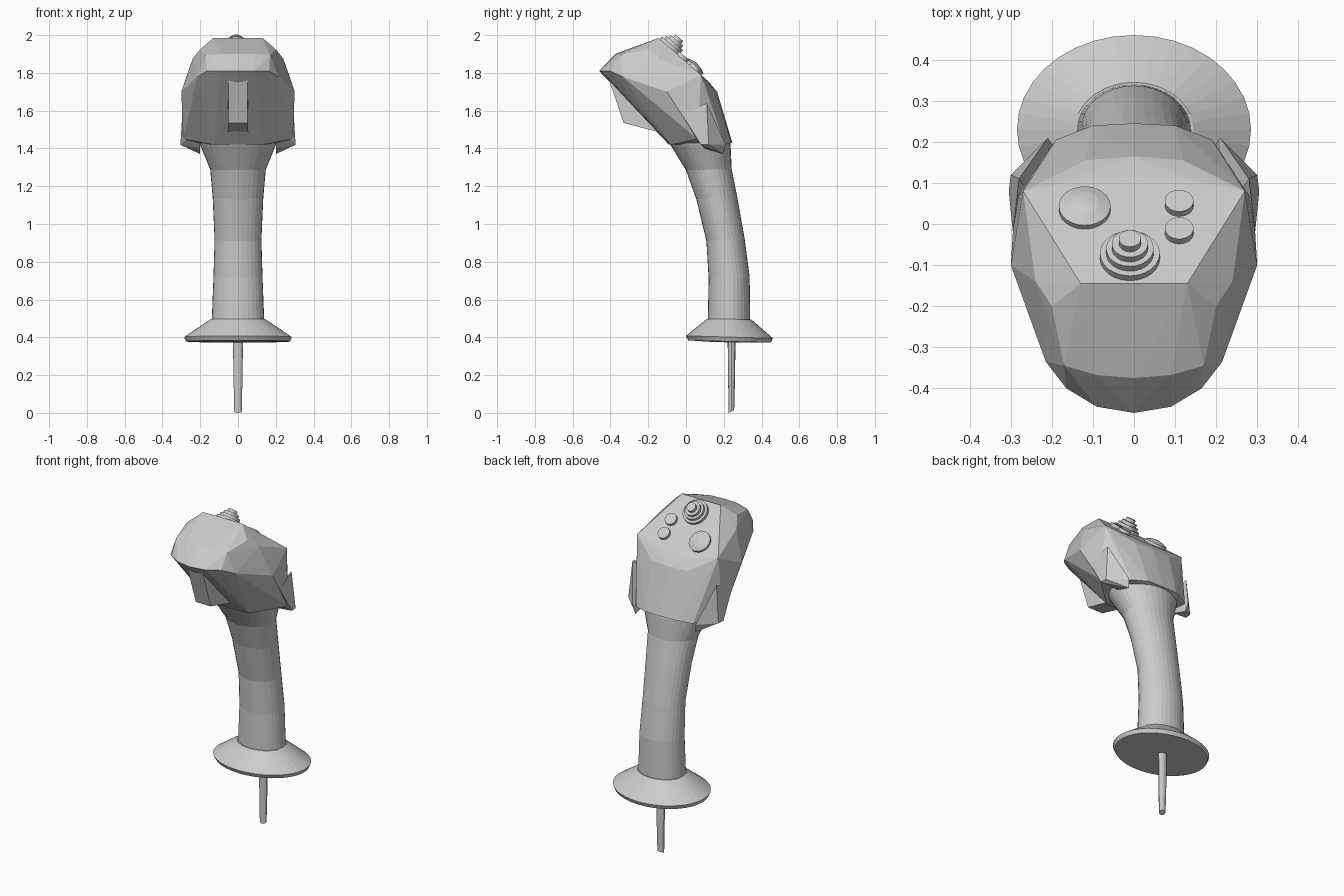
import bpy, bmesh, math
from mathutils import Matrix, Vector


def finish(name, bm):
    bmesh.ops.recalc_face_normals(bm, faces=bm.faces)
    me = bpy.data.meshes.new(name)
    bm.to_mesh(me)
    bm.free()
    ob = bpy.data.objects.new(name, me)
    bpy.context.collection.objects.link(ob)
    return ob


def loft(name, rings, sides=32, matrix=None):
    """rings: (front y, front z, back y, back z, half width)"""
    bm = bmesh.new()
    loops = []
    for fy, fz, by, bz, w in rings:
        loop = []
        for i in range(sides):
            a = 2 * math.pi * i / sides
            t = (1 + math.sin(a)) / 2
            loop.append(bm.verts.new((w * math.cos(a), fy + (by - fy) * t, fz + (bz - fz) * t)))
        loops.append(loop)
    for a, b in zip(loops, loops[1:]):
        for i in range(sides):
            j = (i + 1) % sides
            bm.faces.new((a[i], a[j], b[j], b[i]))
    bm.faces.new(loops[0][::-1])
    bm.faces.new(loops[-1])
    if matrix:
        bm.transform(matrix)
    return finish(name, bm)


def hull(name, half_points, sides=(1, -1)):
    """convex faceted solid; points are repeated for each x sign"""
    bm = bmesh.new()
    pts = {(s * x, y, z) for x, y, z in half_points for s in sides}
    vs = [bm.verts.new(p) for p in sorted(pts)]
    res = bmesh.ops.convex_hull(bm, input=vs)
    junk = {v for v in res["geom_interior"] + res["geom_unused"] if isinstance(v, bmesh.types.BMVert)}
    bmesh.ops.delete(bm, geom=list(junk), context='VERTS')
    bmesh.ops.dissolve_limit(bm, angle_limit=math.radians(1.5), verts=bm.verts, edges=bm.edges)
    return finish(name, bm)


def turned(name, x, y, profile, sides=24):
    """round control standing on the sloped top face; profile: (radius, height)"""
    z = 1.985 - 0.87 * (y + 0.145)
    m = Matrix.Translation((x, y, z)) @ Matrix.Rotation(-math.atan(0.87), 4, 'X')
    return loft(name, [(-r, h, r, h, r) for r, h in profile], sides, m)


# mounting rod
loft("mounting_rod", [(0.225, 0.0, 0.255, 0.015, 0.02), (0.223, 0.2, 0.26, 0.2, 0.024),
                      (0.22, 0.42, 0.262, 0.42, 0.027)], 12)

# flared base collar
loft("base_collar", [(0.15, 0.375, 0.31, 0.372, 0.1), (0.012, 0.384, 0.45, 0.372, 0.275),
                     (0.0, 0.408, 0.46, 0.395, 0.285), (0.11, 0.497, 0.345, 0.495, 0.145)], 36)

# curved handle flaring into the head
loft("handle", [(0.115, 0.46, 0.34, 0.46, 0.14), (0.12, 0.71, 0.337, 0.72, 0.13),
                (0.108, 0.91, 0.31, 0.925, 0.124), (0.055, 1.13, 0.27, 1.15, 0.134),
                (0.0, 1.285, 0.242, 1.29, 0.147), (-0.08, 1.415, 0.236, 1.42, 0.2),
                (-0.11, 1.48, 0.21, 1.5, 0.22)])

# faceted head
hull("head", [
    (0.13, -0.145, 1.985), (0.27, 0.08, 1.789), (0.0, 0.115, 1.759), (0.14, 0.106, 1.766),  # top face
    (0.0, -0.375, 1.9), (0.09, -0.368, 1.9), (0.17, -0.345, 1.895),                         # brow
    (0.0, -0.46, 1.81), (0.09, -0.445, 1.81), (0.165, -0.4, 1.81),                          # front rim
    (0.2, -0.2, 1.925), (0.215, -0.335, 1.78), (0.24, -0.14, 1.875), (0.3, -0.1, 1.7),      # sides
    (0.295, -0.04, 1.6), (0.29, 0.06, 1.45), (0.13, -0.08, 1.42), (0.0, -0.09, 1.42),       # underside
    (0.0, 0.165, 1.7), (0.12, 0.155, 1.7), (0.24, 0.115, 1.7),                              # back
    (0.0, 0.245, 1.43), (0.1, 0.24, 1.43), (0.19, 0.205, 1.42)])

# side rests low on the head
for label, s in (("right", 1), ("left", -1)):
    hull("side_rest_" + label, [
        (0.295, -0.02, 1.58), (0.305, 0.08, 1.42), (0.3, 0.12, 1.42), (0.21, 0.21, 1.42),
        (0.2, 0.195, 1.37), (0.2, 0.1, 1.4), (0.28, 0.11, 1.64), (0.2, 0.0, 1.5)], (s,))

# trigger fin under the head
hull("trigger", [
    (0.05, -0.42, 1.8), (0.043, -0.37, 1.69), (0.05, -0.33, 1.535), (0.055, -0.12, 1.48),
    (0.055, -0.1, 1.55), (0.05, -0.3, 1.78)])

# stepped thumb hat
steps = []
for r, h in ((0.073, 0.018), (0.058, 0.036), (0.044, 0.054), (0.027, 0.073)):
    steps += [(r, steps[-1][1] if steps else -0.02), (r, h)]
turned("thumb_hat", -0.01, -0.083, steps)

# large domed button and two small buttons
turned("dome_button", -0.12, 0.035, [(0.063, -0.02), (0.063, 0.014), (0.035, 0.026), (0.006, 0.032)])
for i, y in enumerate((-0.022, 0.045)):
    turned("small_button_%d" % (i + 1), 0.11, y, [(0.035, -0.02), (0.035, 0.018)])
